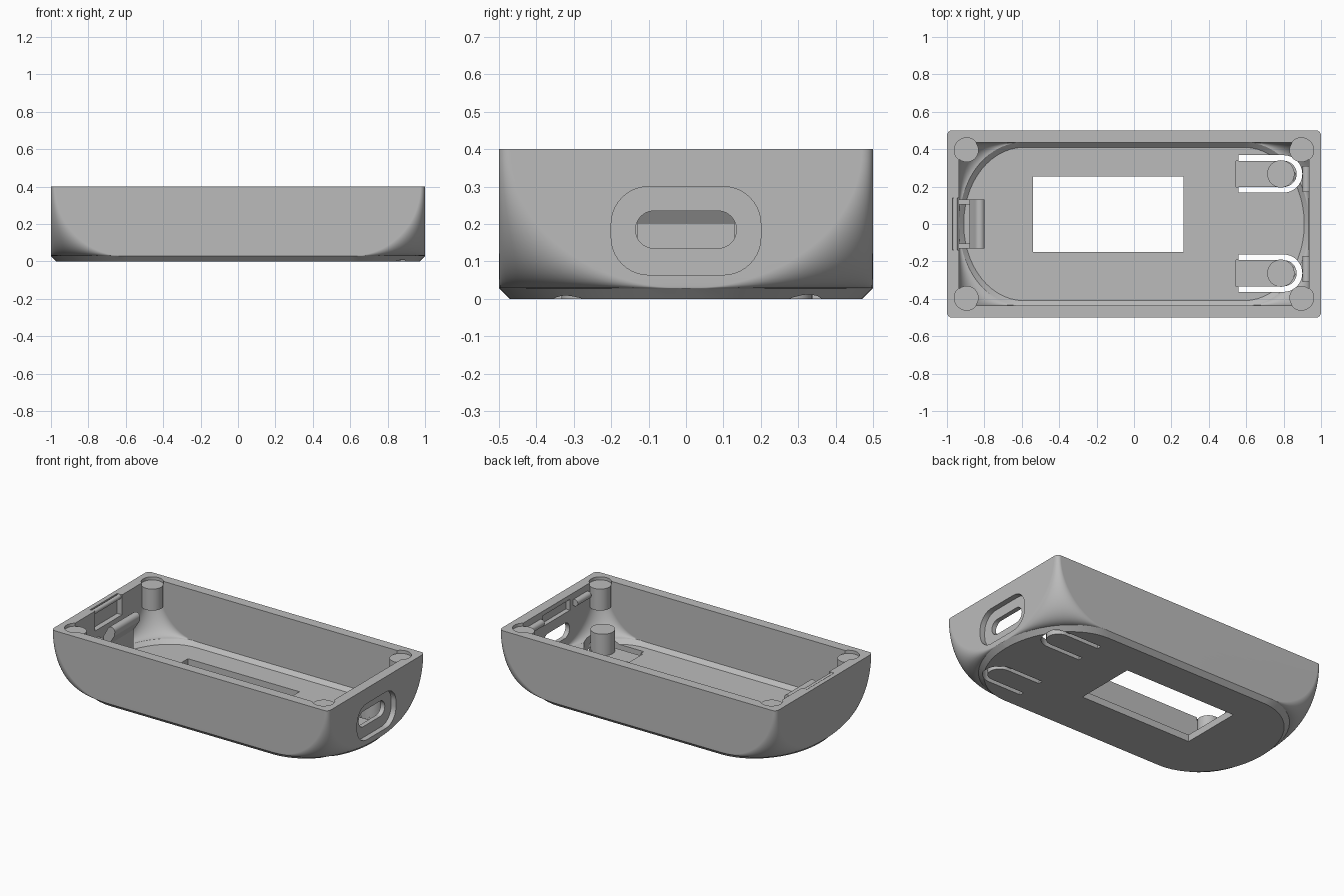
import bpy, bmesh, math
from mathutils import Matrix, Vector

cube = bpy.data.objects.get("Cube")
if cube:
    bpy.data.objects.remove(cube, do_unlink=True)

grey = bpy.data.materials.new("plain grey")
grey.use_nodes = True
grey.diffuse_color = (0.5, 0.5, 0.5, 1)
grey.node_tree.nodes["Principled BSDF"].inputs["Base Color"].default_value = (0.5, 0.5, 0.5, 1)


def finish(name, bm):
    bmesh.ops.recalc_face_normals(bm, faces=bm.faces)
    mesh = bpy.data.meshes.new(name)
    bm.to_mesh(mesh)
    bm.free()
    mesh.materials.append(grey)
    ob = bpy.data.objects.new(name, mesh)
    bpy.context.collection.objects.link(ob)
    return ob


def loft(name, rings):
    """Skin a stack of equal-length rings and cap both ends."""
    bm = bmesh.new()
    rows = [[bm.verts.new(p) for p in ring] for ring in rings]
    n = len(rows[0])
    for low, high in zip(rows, rows[1:]):
        for i in range(n):
            j = (i + 1) % n
            bm.faces.new((low[i], low[j], high[j], high[i]))
    bm.faces.new(rows[0])
    bm.faces.new(rows[-1])
    return finish(name, bm)


def prism(name, outline, start, end, axis="z"):
    """Extrude a 2D outline along x, y or z."""
    place = {"x": lambda u, v, w: (w, u, v),
             "y": lambda u, v, w: (u, w, v),
             "z": lambda u, v, w: (u, v, w)}[axis]
    return loft(name, [[place(u, v, w) for u, v in outline] for w in (start, end)])


def arc(cx, cy, r, a0, a1, steps=16):
    angles = [math.radians(a0 + (a1 - a0) * i / steps) for i in range(steps + 1)]
    return [(cx + r * math.cos(a), cy + r * math.sin(a)) for a in angles]


def disc(cx, cy, r):
    return arc(cx, cy, r, 0, 360, 32)[:-1]


def rect(x0, x1, y0, y1):
    return [(x0, y0), (x1, y0), (x1, y1), (x0, y1)]


def rounded(hx, hy, cy, r):
    """Rounded rectangle centred on (0, cy)."""
    pts = []
    for k, (sx, sy) in enumerate([(1, 1), (-1, 1), (-1, -1), (1, -1)]):
        pts += arc(sx * (hx - r), cy + sy * (hy - r), r, 90 * k, 90 * k + 90, 10)
    clean = []
    for p in pts:
        if not clean or (Vector(p) - Vector(clean[-1])).length > 1e-4:
            clean.append(p)
    if (Vector(clean[0]) - Vector(clean[-1])).length < 1e-4:
        clean.pop()
    return clean


def section(hx, hy, fx, fy, z, steps=14):
    """Rectangle with elliptical corners starting at fx and fy."""
    ring = []
    for k, (sx, sy) in enumerate([(1, 1), (-1, 1), (-1, -1), (1, -1)]):
        for i in range(steps + 1):
            a = math.radians(90) * (k + i / steps)
            ring.append((sx * fx + (hx - fx) * math.cos(a),
                         sy * fy + (hy - fy) * math.sin(a), z))
    return ring


def hull(name, hx, hy, run_x, run_y, depth, floor, inset, top=0.4):
    """Body whose corner rounding grows steadily towards the floor."""
    rings = []
    levels = 20
    for i in range(levels + 1):
        t = math.radians(90) * i / levels
        s = math.cos(t)
        rings.append(section(hx, hy, 0.6 + run_x * s, max(run_y * s, 0.004),
                             0.4 - depth * math.sin(t)))
    rings.append(section(hx - inset, hy - inset, 0.6 - inset / 2, 0.004, floor))
    if top > 0.4:
        rings.insert(0, [(x, y, top) for x, y, z in rings[0]])
    return loft(name, rings)


def combine(target, tool, operation):
    mod = target.modifiers.new("combine", "BOOLEAN")
    mod.operation, mod.solver, mod.object = operation, "EXACT", tool
    bpy.context.view_layer.objects.active = target
    bpy.ops.object.modifier_apply(modifier=mod.name)
    bpy.data.objects.remove(tool, do_unlink=True)


def cut(tool):
    combine(shell, tool, "DIFFERENCE")


def smooth(ob):
    bpy.ops.object.select_all(action="DESELECT")
    ob.select_set(True)
    bpy.context.view_layer.objects.active = ob
    bpy.ops.object.shade_smooth_by_angle(angle=math.radians(28))
    mod = ob.modifiers.new("weighted normals", "WEIGHTED_NORMAL")
    mod.keep_sharp = True


# Hollow shell
shell = hull("case_shell", 1.0, 0.5, 0.375, 0.47, 0.372, 0.0, 0.028)
cut(hull("cavity", 0.935, 0.435, 0.285, 0.385, 0.33, 0.045, 0.025, top=0.5))

# Corner bosses with shallow seats in the rim
for sx in (-1, 1):
    for sy in (-1, 1):
        combine(shell, prism("boss", disc(sx * 0.895, sy * 0.395, 0.064), 0.24, 0.39), "UNION")
        cut(prism("seat", disc(sx * 0.895, sy * 0.395, 0.066), 0.38, 0.5))

# Display window
cut(prism("window", rect(-0.54, 0.265, -0.15, 0.255), -0.1, 0.2))

# Port recess and opening
cut(prism("port_recess", rounded(0.2, 0.118, 0.182, 0.1), 0.965, 1.1, "x"))
cut(prism("port_opening", rounded(0.135, 0.05, 0.185, 0.05), 0.85, 1.1, "x"))

# Flexible buttons: U-shaped slots, thinned tongues and posts
for y in (0.268, -0.263):
    slot = ([(0.56, y - 0.1)] + arc(0.8, y, 0.1, -90, 90) + [(0.56, y + 0.1), (0.56, y + 0.07)]
            + arc(0.8, y, 0.07, 90, -90) + [(0.56, y - 0.07)])
    cut(prism("tongue_recess", rect(0.545, 0.8, y - 0.07, y + 0.07), 0.03, 0.2))
    cut(prism("slot", slot, -0.1, 0.16))
    post = prism("button_post", disc(0.785, y, 0.073), 0.02, 0.17)
    smooth(post)

# Latch notches inside both end walls
cut(prism("right_notch", rect(0.9, 0.965, -0.14, 0.14), 0.3, 0.37))
cut(prism("left_notch", rect(-0.97, -0.9, -0.14, 0.14), 0.27, 0.5))
smooth(shell)

# Latch bars
bars = [("left_latch_bar", -0.955, 0.384, 0.015, -0.14, 0.14),
        ("right_latch_bar", 0.95, 0.382, 0.016, -0.14, 0.14),
        ("right_side_bar_back", 0.922, 0.34, 0.022, 0.17, 0.31),
        ("right_side_bar_front", 0.922, 0.34, 0.022, -0.31, -0.17)]
for name, x, z, r, y0, y1 in bars:
    smooth(prism(name, disc(x, z, r), y0, y1, "y"))

# Spring hook inside the left end
hook = [(-0.88, 0.04), (-0.845, 0.04), (-0.845, 0.2), (-0.8, 0.27)]
hook += arc(-0.825, 0.295, 0.027, -20, 170, 10) + [(-0.88, 0.25)]
smooth(prism("spring_hook", hook, -0.13, 0.13, "y"))
for sy in (-1, 1):
    y0, y1 = sorted((sy * 0.105, sy * 0.13))
    prism("hook_rib", rect(-0.94, -0.87, y0, y1), 0.04, 0.22)
